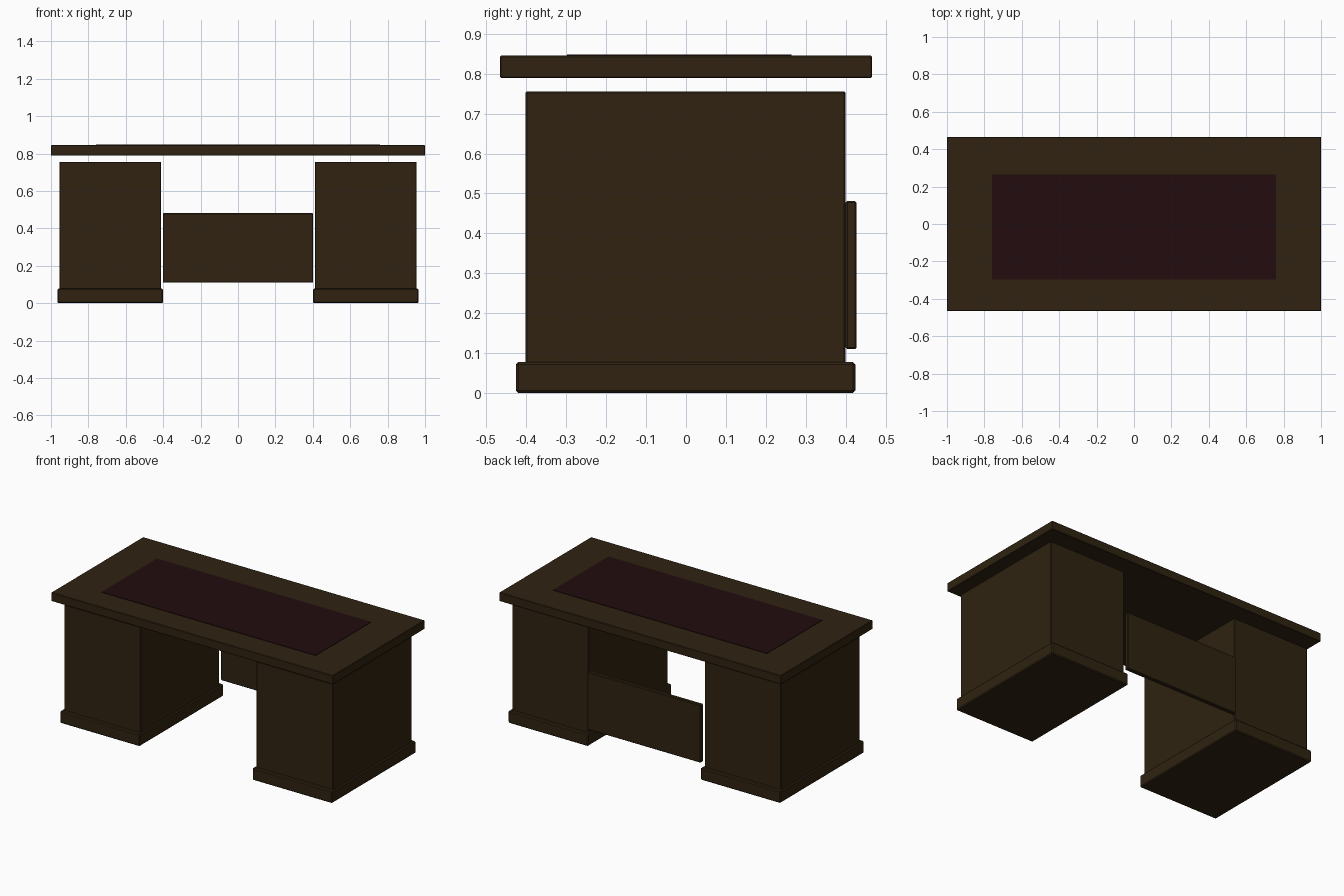
import bpy
import bmesh
from mathutils import Matrix, Vector

if "Cube" in bpy.data.objects:
    bpy.data.objects.remove(bpy.data.objects["Cube"])


def material(name, rgb):
    m = bpy.data.materials.new(name)
    m.diffuse_color = (*rgb, 1)
    m.use_nodes = True
    m.node_tree.nodes["Principled BSDF"].inputs["Base Color"].default_value = m.diffuse_color
    return m


wood = material("dark wood", (0.029, 0.0165, 0.0055))
leather = material("dark red leather", (0.0165, 0.0036, 0.0045))


def box(name, lo, hi, mat, bevel=0.0):
    """Box between two corners, with small chamfered edges."""
    lo, hi = Vector(lo), Vector(hi)
    bm = bmesh.new()
    bmesh.ops.create_cube(bm, size=1, matrix=Matrix.Translation((lo + hi) / 2)
                          @ Matrix.Diagonal((*(hi - lo), 1)))
    if bevel:
        bmesh.ops.bevel(bm, geom=bm.edges[:], offset=bevel, segments=1,
                        profile=0.5, affect='EDGES')
    me = bpy.data.meshes.new(name)
    bm.to_mesh(me)
    bm.free()
    me.materials.append(mat)
    ob = bpy.data.objects.new(name, me)
    bpy.context.collection.objects.link(ob)
    return ob


# Desk top, floating slightly above the pedestals, with its writing inlay
box("desk_top", (-1, -0.466, 0.789), (1, 0.466, 0.845), wood, 0.003)
box("writing_inlay", (-0.76, -0.298, 0.841), (0.76, 0.264, 0.848), leather)

# Pedestals and their plinths, one pair per side
for side, s in (("left", -1), ("right", 1)):
    x0, x1 = sorted((s * 0.411, s * 0.955))
    box(side + "_pedestal", (x0, -0.402, 0.074), (x1, 0.4, 0.756), wood, 0.004)
    x0, x1 = sorted((s * 0.4, s * 0.966))
    box(side + "_plinth", (x0, -0.426, 0), (x1, 0.424, 0.078), wood, 0.006)

# Modesty panel across the back
box("modesty_panel", (-0.402, 0.4, 0.11), (0.402, 0.427, 0.481), wood, 0.004)
